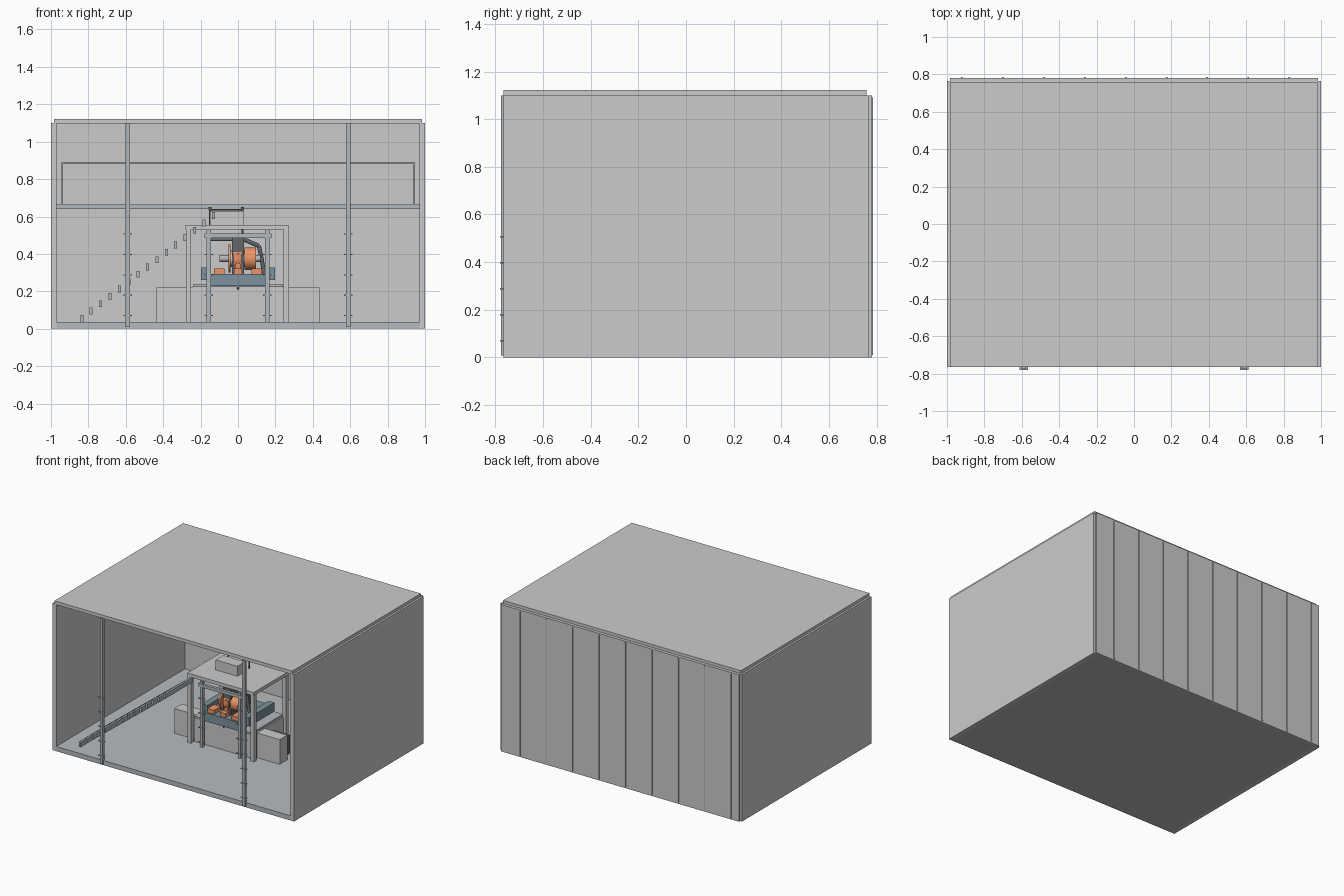
import bpy, bmesh, math
from mathutils import Vector, Matrix

if "Cube" in bpy.data.objects:
    bpy.data.objects.remove(bpy.data.objects["Cube"])


def material(name, rgb):
    m = bpy.data.materials.new(name)
    m.diffuse_color = (*rgb, 1)
    m.use_nodes = True
    m.node_tree.nodes["Principled BSDF"].inputs["Base Color"].default_value = m.diffuse_color
    return m


CONCRETE = material("floor_paint", (0.47, 0.50, 0.52))
STEEL = material("steel", (0.45, 0.48, 0.51))
BLUE = material("blue_steel", (0.20, 0.29, 0.34))
ORANGE = material("orange_paint", (0.85, 0.30, 0.14))
DARK = material("dark_metal", (0.13, 0.14, 0.15))


def finish(name, bm, mat):
    me = bpy.data.meshes.new(name)
    bm.to_mesh(me)
    bm.free()
    ob = bpy.data.objects.new(name, me)
    bpy.context.collection.objects.link(ob)
    if mat:
        me.materials.append(mat)
    return ob


def box(name, x, y, z, mat=None):
    """Box from (min, max) ranges on each axis."""
    bm = bmesh.new()
    bmesh.ops.create_cube(bm, size=1)
    for v in bm.verts:
        v.co = [r[0] + (c + 0.5) * (r[1] - r[0]) for c, r in zip(v.co, (x, y, z))]
    return finish(name, bm, mat)


def rod(name, a, b, r, mat=None, sides=24):
    """Cylinder between two points."""
    a, b = Vector(a), Vector(b)
    bm = bmesh.new()
    rot = (b - a).to_track_quat('Z', 'Y').to_matrix().to_4x4()
    bmesh.ops.create_cone(bm, cap_ends=True, segments=sides, radius1=r, radius2=r,
                          depth=(b - a).length, matrix=Matrix.Translation((a + b) / 2) @ rot)
    for f in bm.faces:
        f.smooth = len(f.verts) == 4
    for e in bm.edges:
        e.smooth = not any(len(f.verts) > 4 for f in e.link_faces)
    return finish(name, bm, mat)


# room shell, open at the front
box("floor", (-0.97, 0.97), (-0.765, 0.765), (0, 0.035), CONCRETE)
for s, side in ((-1, "left"), (1, "right")):
    box(side + "_wall", sorted((s * 0.97, s)), (-0.765, 0.765), (0, 1.1))
box("back_wall", (-0.985, 0.985), (0.757, 0.78), (0, 1.1))
box("roof", (-0.985, 0.985), (-0.765, 0.757), (1.097, 1.122))
for i in range(9):
    x = -0.92 + i * 0.2188
    box("back_wall_seam", (x - 0.004, x + 0.004), (0.778, 0.785), (0.01, 1.09), STEEL)


# columns with clamp plates
def column(name, x, y, z0, z1, w):
    box(name, (x - w, x + w), (y - 0.01, y + 0.01), (z0, z1), STEEL)
    for i in range(5):
        z = 0.07 + i * 0.109
        box(name + "_clamp", (x - w - 0.011, x + w + 0.011), (y - 0.014, y + 0.006),
            (z - 0.003, z + 0.003), STEEL)


for s in (-1, 1):
    column("front_column", s * 0.59, -0.766, 0.008, 1.1, 0.0115)
    column("machine_post", s * 0.157, -0.2, 0.035, 0.53, 0.0115)
box("machine_post_beam", (-0.18, 0.18), (-0.212, -0.19), (0.485, 0.508), STEEL)

# mezzanine with railing at the back
box("mezzanine_deck", (-0.97, 0.97), (0.35, 0.757), (0.64, 0.665), STEEL)
box("mezzanine_rail", (-0.945, 0.945), (0.355, 0.367), (0.88, 0.892), STEEL)
for s in (-1, 1):
    box("mezzanine_rail_post", (s * 0.94 - 0.005, s * 0.94 + 0.005), (0.355, 0.367),
        (0.665, 0.89), STEEL)

# stair treads
for i in range(15):
    x, z = -0.835 + i * 0.0502, 0.055 + i * 0.0393
    box("stair_tread", (x - 0.008, x + 0.008), (-0.68, -0.36), (z - 0.018, z + 0.018), STEEL)

# canopy over the machine with a control box on top
box("canopy_top", (-0.28, 0.27), (-0.2, 0.21), (0.53, 0.555))
for x in (-0.265, 0.258):
    for y in (-0.185, 0.195):
        box("canopy_leg", (x - 0.014, x + 0.014), (y - 0.014, y + 0.014), (0.035, 0.53))
box("control_box", (-0.15, 0.03), (-0.05, 0.04), (0.555, 0.63))
for x in (-0.15, 0.025):
    rod("support_pipe", (x, 0.1, 0.235), (x, 0.1, 0.645), 0.005, DARK, 12)
    rod("support_pipe_cap", (x, 0.1, 0.635), (x, 0.1, 0.652), 0.008, DARK, 12)
rod("support_pipe_bar", (-0.15, 0.1, 0.635), (0.025, 0.1, 0.635), 0.004, DARK, 12)

# pedestal and side cabinets
box("pedestal", (-0.25, 0.25), (-0.16, 0.18), (0.035, 0.222))
box("pedestal_slab", (-0.24, 0.24), (-0.18, 0.19), (0.222, 0.236), STEEL)
for s in (-1, 1):
    box("side_cabinet", sorted((s * 0.25, s * 0.437)), (-0.13, -0.04), (0.035, 0.22))
box("cabinet_motor", (0.29, 0.425), (-0.04, 0.01), (0.06, 0.2), DARK)

# machine bed
box("machine_bed", (-0.15, 0.15), (-0.19, 0.17), (0.228, 0.292), BLUE)
for s in (-1, 1):
    box("bed_wing", sorted((s * 0.148, s * 0.197)), (-0.15, 0.15), (0.26, 0.327), BLUE)
rod("bed_drain", (0, -0.17, 0.21), (0, -0.17, 0.23), 0.006, DARK, 12)

# orange drum on a crosswise shaft
zc, yc = 0.375, -0.08
rod("drum_shaft", (-0.1, yc, zc), (0.12, yc, zc), 0.018, STEEL)
rod("drum_core", (-0.045, yc, zc), (0.09, yc, zc), 0.045)
for x0, x1, r in ((-0.052, -0.04, 0.075), (-0.025, 0.02, 0.062), (0.035, 0.095, 0.06)):
    rod("drum_ring", (x0, yc, zc), (x1, yc, zc), r, ORANGE, 32)
for x, w in ((-0.1, 0.028), (0, 0.022), (0.1, 0.028)):
    box("bearing_foot", (x - w, x + w), (-0.18, -0.1), (0.292, 0.322), ORANGE)

# dark centre housing with an orange hub
box("centre_housing", (-0.031, 0.031), (-0.13, 0.13), (0.292, 0.485), DARK)
rod("housing_hub", (0, -0.145, 0.387), (0, -0.125, 0.387), 0.018, ORANGE)
rod("housing_hub_low", (0, -0.145, 0.335), (0, -0.125, 0.335), 0.016, ORANGE)

# bent exhaust pipe and cross pipe
path = ((0.02, -0.06, 0.482), (0.112, -0.06, 0.443), (0.142, -0.06, 0.29))
for a, b in zip(path, path[1:]):
    rod("bent_pipe", a, b, 0.011, DARK, 16)
rod("cross_pipe", (-0.15, -0.06, 0.476), (0.03, -0.06, 0.476), 0.007, DARK, 16)
